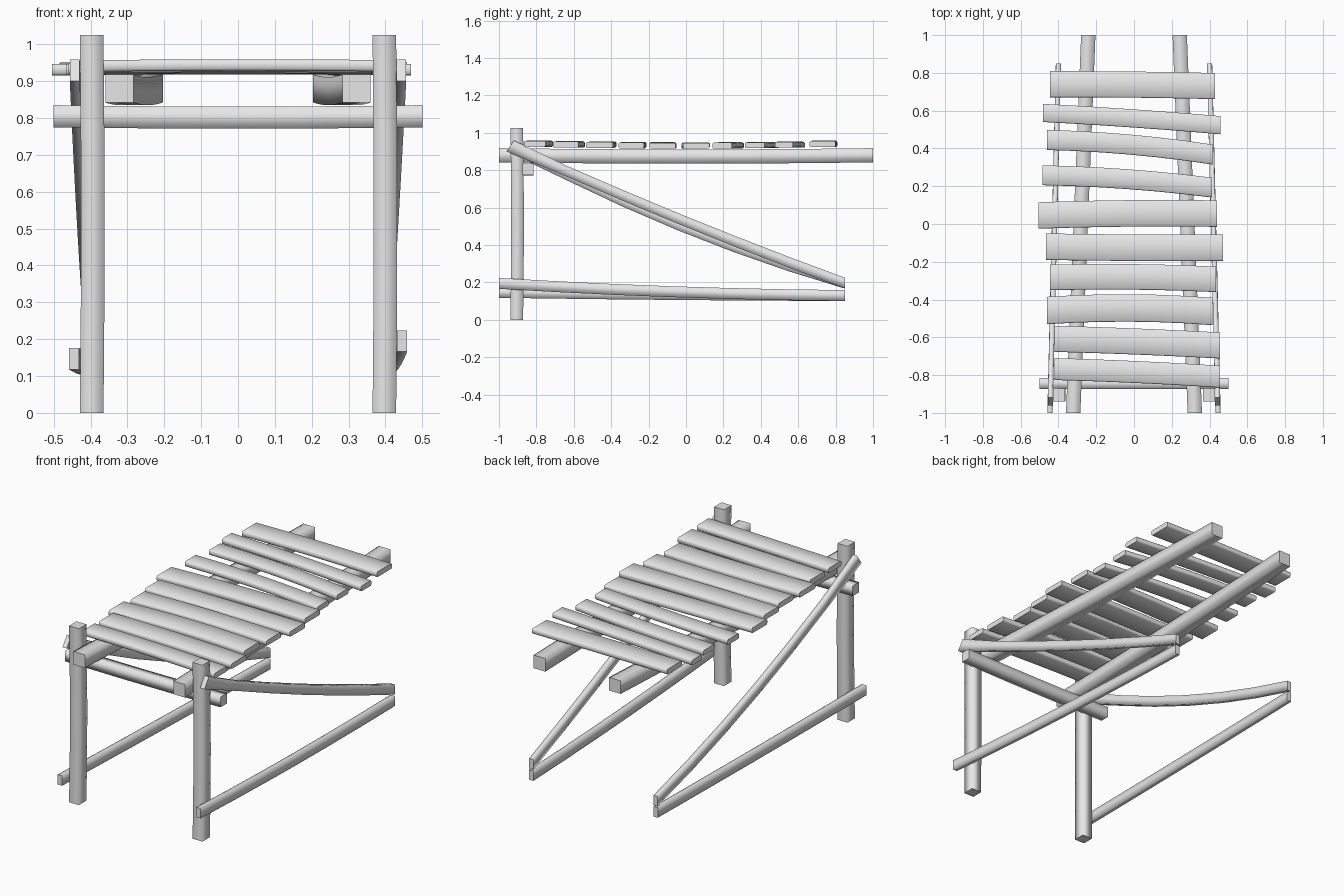
import bpy, bmesh
from mathutils import Vector

if "Cube" in bpy.data.objects:
    bpy.data.objects.remove(bpy.data.objects["Cube"], do_unlink=True)

# One plain grey for all the timber
wood = bpy.data.materials.new("pale_grey_wood")
wood.use_nodes = True
grey = (0.8, 0.8, 0.8, 1)
wood.diffuse_color = grey
wood.node_tree.nodes["Principled BSDF"].inputs["Base Color"].default_value = grey

X, Y, Z = Vector((1, 0, 0)), Vector((0, 1, 0)), Vector((0, 0, 1))


def section(w, h, c):
    """Rectangle w by h, with corners chamfered by c when c is not zero."""
    a, b = w / 2, h / 2
    if not c:
        return [(-a, -b), (a, -b), (a, b), (-a, b)]
    return [(-a + c, -b), (a - c, -b), (a, -b + c), (a, b - c),
            (a - c, b), (-a + c, b), (-a, b - c), (-a, -b + c)]


def timber(name, start, end, side, up, w, h, bend=(0, 0, 0), chamfer=0, slant=0, steps=6):
    """Slightly bent length of timber: smooth along its sides, sharp at its ends."""
    start, end, bend = Vector(start), Vector(end), Vector(bend)
    bm = bmesh.new()
    rings = []
    for i in range(steps + 1):
        t = i / steps
        centre = start.lerp(end, t) + bend * (4 * t * (1 - t))
        lean = Y * slant if i == 0 else Vector()
        rings.append([bm.verts.new(centre + side * u + (up + lean) * v)
                      for u, v in section(w, h, chamfer)])
    n = len(rings[0])
    for a, b in zip(rings, rings[1:]):
        for j in range(n):
            k = (j + 1) % n
            bm.faces.new((a[j], a[k], b[k], b[j]))
    caps = [bm.faces.new(rings[0]), bm.faces.new(rings[-1])]
    bmesh.ops.recalc_face_normals(bm, faces=bm.faces)
    for f in bm.faces:
        f.smooth = True
    for cap in caps:
        for e in cap.edges:
            e.smooth = False
    mesh = bpy.data.meshes.new(name)
    bm.to_mesh(mesh)
    bm.free()
    mesh.materials.append(wood)
    obj = bpy.data.objects.new(name, mesh)
    bpy.context.collection.objects.link(obj)
    return obj


# Posts, joists, diagonal braces and bottom rails, one of each per side
for label, s, sag, rail_z, rail_sag in (("left", 1, -0.02, 0.195, -0.012),
                                        ("right", -1, -0.055, 0.147, -0.003)):
    timber(label + "_post", (s * 0.397, -0.905, 0), (s * 0.397, -0.905, 1.025),
           X, Y, 0.064, 0.068, bend=(0.003, 0.004, 0))
    timber(label + "_joist", (s * 0.322, -1, 0.88), (s * 0.242, 1, 0.88),
           X, Z, 0.076, 0.076, bend=(0, 0, -0.007))
    timber(label + "_brace", (s * 0.443, -0.94, 0.93), (s * 0.4, 0.85, 0.196),
           X, Z, 0.027, 0.058, bend=(0, 0, sag), slant=0.7)
    timber(label + "_rail", (s * 0.445, -1, rail_z), (s * 0.4, 0.85, 0.13),
           X, Z, 0.028, 0.058, bend=(0, 0, rail_sag))

# Cross beam behind the posts
timber("cross_beam", (-0.5, -0.845, 0.805), (0.5, -0.845, 0.805),
       Y, Z, 0.058, 0.06, bend=(0, 0, -0.004))

# Deck planks: left-hand x, y, right-hand x, y, width, bow
planks = [
    (-0.445, 0.74, 0.43, 0.73, 0.138, 0.003),
    (-0.482, 0.588, 0.458, 0.523, 0.096, 0.004),
    (-0.46, 0.445, 0.415, 0.368, 0.106, 0.014),
    (-0.485, 0.258, 0.412, 0.193, 0.105, 0.012),
    (-0.505, 0.045, 0.44, 0.055, 0.14, 0.006),
    (-0.465, -0.12, 0.47, -0.125, 0.14, -0.003),
    (-0.445, -0.283, 0.435, -0.293, 0.135, 0.008),
    (-0.46, -0.458, 0.415, -0.463, 0.145, 0.016),
    (-0.42, -0.608, 0.455, -0.643, 0.138, 0.003),
    (-0.42, -0.768, 0.455, -0.808, 0.116, 0.004),
]
for i, (xa, ya, xb, yb, width, bow) in enumerate(planks):
    z = 0.931 + 0.016 * ((ya + yb) / 2) ** 2
    timber(f"deck_plank_{i + 1}", (xa, ya, z), (xb, yb, z), Y, Z, width, 0.031,
           bend=(0, bow, 0.003), chamfer=0.006)
